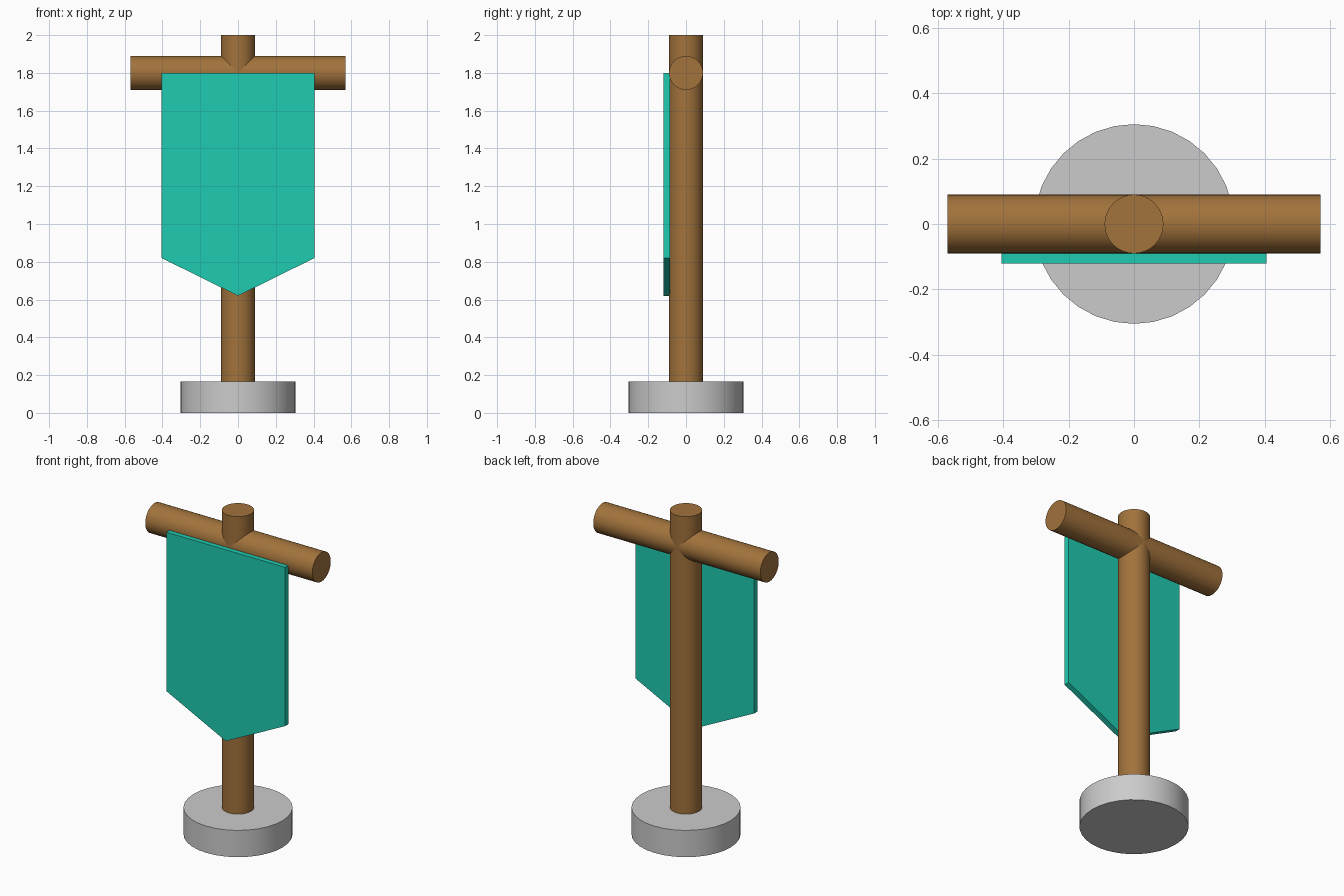
import bpy, bmesh, math

if "Cube" in bpy.data.objects:
    bpy.data.objects.remove(bpy.data.objects["Cube"])


def material(name, color):
    mat = bpy.data.materials.new(name)
    mat.diffuse_color = (*color, 1)
    mat.use_nodes = True
    mat.node_tree.nodes["Principled BSDF"].inputs["Base Color"].default_value = mat.diffuse_color
    return mat


def cylinder(name, radius, length, center, rotation=(0, 0, 0), mat=None):
    bpy.ops.mesh.primitive_cylinder_add(vertices=32, radius=radius, depth=length,
                                        location=center, rotation=rotation)
    ob = bpy.context.object
    ob.name = name
    if mat:
        ob.data.materials.append(mat)
    bpy.ops.object.shade_smooth_by_angle(angle=math.radians(30))
    return ob


wood = material("wood", (0.36, 0.17, 0.045))
cloth = material("cloth", (0.014, 0.6, 0.44))

# Round stone foot
cylinder("base", 0.305, 0.165, (0, 0, 0.0825))

# Upright pole, seated in the foot
cylinder("pole", 0.09, 1.85, (0, 0, 1.075), mat=wood)

# Horizontal crossbar
cylinder("crossbar", 0.09, 1.14, (0, 0, 1.8), (0, math.pi / 2, 0), wood)

# Pointed banner: outline extruded to cloth thickness
outline = [(-0.405, 1.8), (-0.405, 0.82), (0, 0.62), (0.405, 0.82), (0.405, 1.8)]
bm = bmesh.new()
face = bm.faces.new([bm.verts.new((x, -0.12, z)) for x, z in outline])
ext = bmesh.ops.extrude_face_region(bm, geom=[face], use_keep_orig=True)
bmesh.ops.translate(bm, vec=(0, 0.035, 0),
                    verts=[v for v in ext["geom"] if isinstance(v, bmesh.types.BMVert)])
bmesh.ops.recalc_face_normals(bm, faces=bm.faces)
mesh = bpy.data.meshes.new("banner")
bm.to_mesh(mesh)
bm.free()
mesh.materials.append(cloth)
banner = bpy.data.objects.new("banner", mesh)
bpy.context.collection.objects.link(banner)
